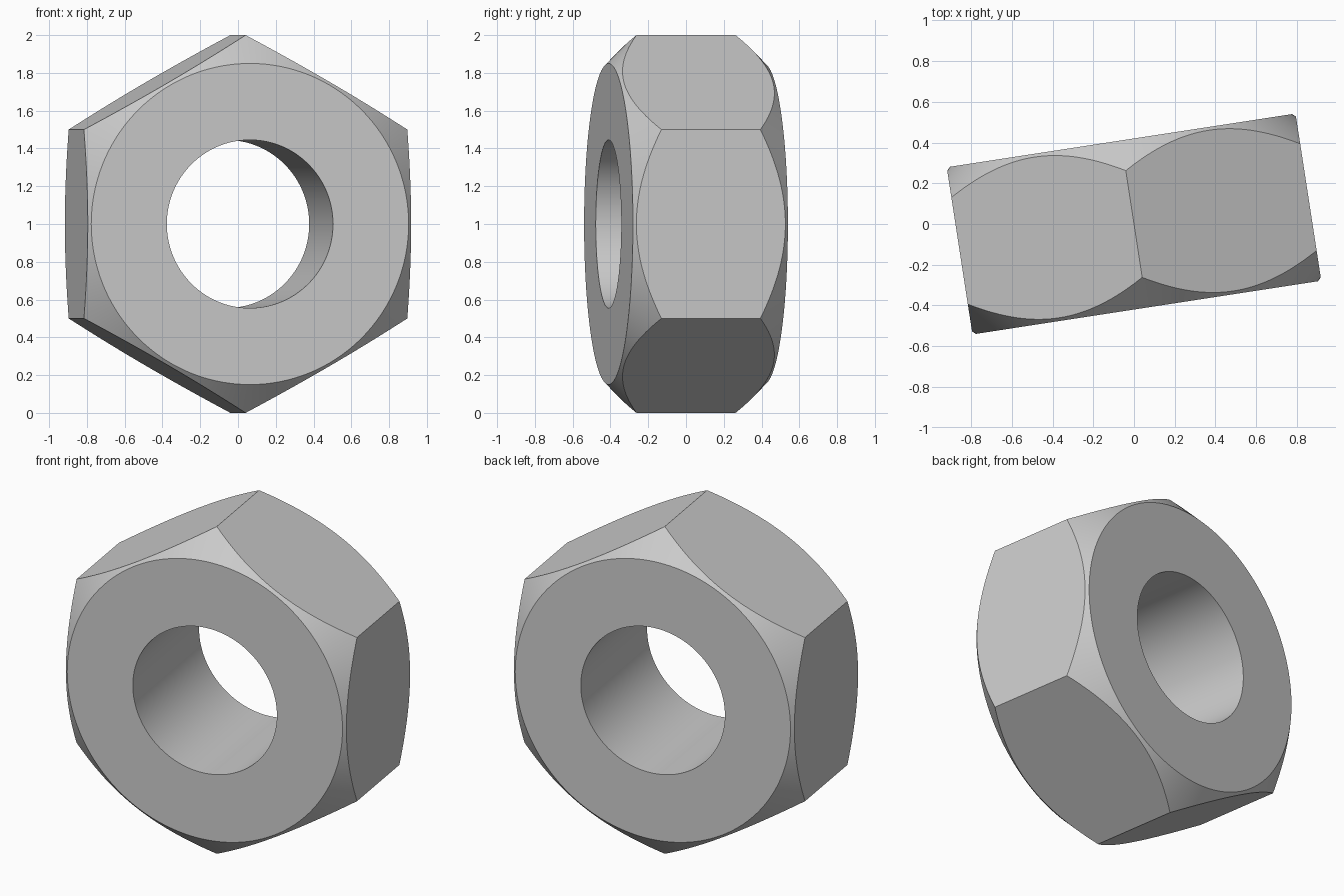
import bpy
import bmesh
from math import radians, pi, sin, cos
from mathutils import Matrix

cube = bpy.data.objects.get("Cube")
if cube:
    bpy.data.objects.remove(cube, do_unlink=True)

SEGMENTS = 192            # multiple of six, so every hexagon corner is exact
CORNER_RADIUS = 1.0
FLAT_RADIUS = CORNER_RADIUS * cos(pi / 6)
FACE_RADIUS = 0.85
HOLE_RADIUS = 0.445
HALF_DEPTH = 0.415
TURN = radians(8.75)

# Plain grey steel
steel = bpy.data.materials.new("grey steel")
steel.use_nodes = True
grey = (0.6, 0.6, 0.6, 1)
steel.diffuse_color = grey
steel.node_tree.nodes["Principled BSDF"].inputs["Base Color"].default_value = grey


def section(angle):
    """Closed radial section of the nut as (radius, depth) pairs."""
    hexagon = FLAT_RADIUS / cos(angle % (pi / 3) - pi / 6)
    chamfer = HALF_DEPTH - (hexagon - FACE_RADIUS)
    half = [(HOLE_RADIUS, -HALF_DEPTH), (FACE_RADIUS, -HALF_DEPTH), (hexagon, -chamfer)]
    return half + [(r, -y) for r, y in reversed(half)]


# Sweep the section around the bore: hole wall, end faces, chamfers and flats
bm = bmesh.new()
loops = []
for i in range(SEGMENTS):
    a = 2 * pi * i / SEGMENTS
    loops.append([bm.verts.new((r * sin(a), y, r * cos(a))) for r, y in section(a)])
for i, loop in enumerate(loops):
    following = loops[(i + 1) % SEGMENTS]
    for j in range(len(loop)):
        k = (j + 1) % len(loop)
        bm.faces.new((loop[j], loop[k], following[k], following[j]))
bmesh.ops.recalc_face_normals(bm, faces=bm.faces)

# Stand it on one corner, turned slightly about the vertical
place = Matrix.Translation((0, 0, CORNER_RADIUS)) @ Matrix.Rotation(TURN, 4, "Z")
bm.transform(place)

mesh = bpy.data.meshes.new("hex_nut")
bm.to_mesh(mesh)
bm.free()
mesh.materials.append(steel)
nut = bpy.data.objects.new("hex_nut", mesh)
bpy.context.collection.objects.link(nut)

# Smooth bore and chamfers, crisp edges elsewhere
bpy.ops.object.select_all(action="DESELECT")
nut.select_set(True)
bpy.context.view_layer.objects.active = nut
bpy.ops.object.shade_smooth_by_angle(angle=radians(30))
